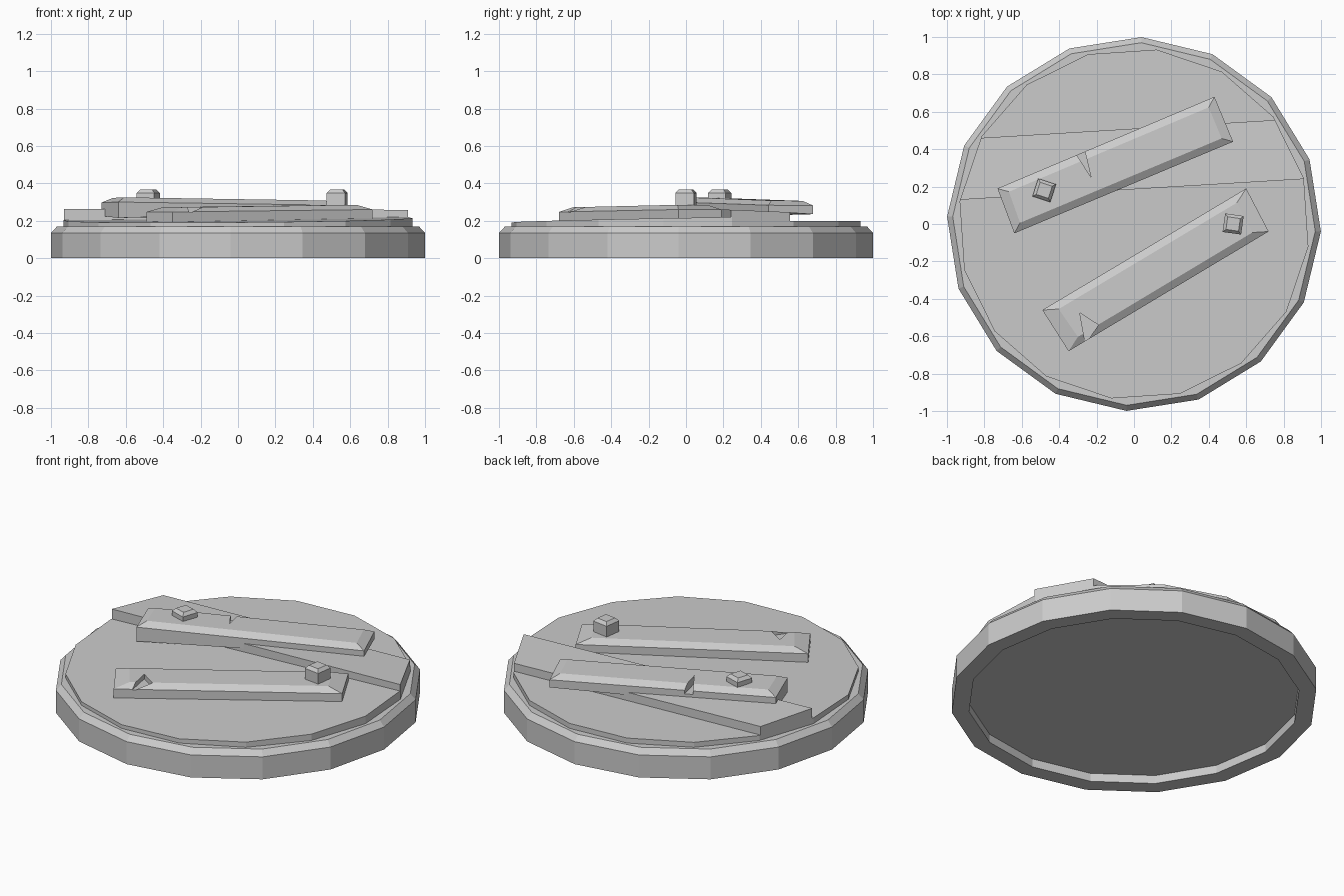
import bpy, bmesh
from math import cos, sin, radians
from mathutils import Vector

if "Cube" in bpy.data.objects:
    bpy.data.objects.remove(bpy.data.objects["Cube"])


def loft(name, rings):
    """Skin equal-length point rings and cap both ends."""
    bm = bmesh.new()
    vs = [[bm.verts.new(p) for p in r] for r in rings]
    n = len(rings[0])
    for a, b in zip(vs, vs[1:]):
        for i in range(n):
            j = (i + 1) % n
            bm.faces.new((a[i], a[j], b[j], b[i]))
    bm.faces.new(vs[0][::-1])
    bm.faces.new(vs[-1])
    bmesh.ops.recalc_face_normals(bm, faces=bm.faces)
    me = bpy.data.meshes.new(name)
    bm.to_mesh(me)
    bm.free()
    ob = bpy.data.objects.new(name, me)
    bpy.context.collection.objects.link(ob)
    return ob


def gon(r, z, rot):
    return [(r * cos(radians(rot + 22.5 * k)), r * sin(radians(rot + 22.5 * k)), z)
            for k in range(16)]


def cut(ob, p, q, keep_left):
    """Trim a mesh with the vertical plane through p and q."""
    d = Vector((q[0] - p[0], q[1] - p[1], 0))
    normal = Vector((-d.y, d.x, 0))
    bm = bmesh.new()
    bm.from_mesh(ob.data)
    bmesh.ops.bisect_plane(bm, geom=bm.verts[:] + bm.edges[:] + bm.faces[:],
                           plane_co=(p[0], p[1], 0), plane_no=normal,
                           clear_inner=keep_left, clear_outer=not keep_left)
    bmesh.ops.holes_fill(bm, edges=[e for e in bm.edges if e.is_boundary])
    bmesh.ops.recalc_face_normals(bm, faces=bm.faces)
    bm.to_mesh(ob.data)
    bm.free()


# Rim with chamfered top and recessed underside
loft("rim", [gon(r, z, -2.3) for r, z in
             ((0.905, 0.05), (0.905, 0), (1, 0), (1, 0.135), (0.97, 0.168))])

# Three lid planks, each cut from a sixteen-sided disc and slightly tilted
seam_front = ((-0.92, 0.13), (0.9, 0.24))
seam_back = ((-0.82, 0.46), (0.74, 0.555))


def plank(name, height, cuts, edge=0.94):
    ob = loft(name, [gon(edge, 0.1, 15.1), gon(edge, 0.3, 15.1)])
    for (p, q), left in cuts:
        cut(ob, p, q, left)
    for v in ob.data.vertices:
        if v.co.z > 0.2:
            v.co.z = height(v.co.x, v.co.y)
    return ob


plank("back_plank", lambda x, y: 0.198, [(seam_back, True)])
plank("middle_plank", lambda x, y: 0.268 - 0.04 * y,
      [(seam_front, True), (seam_back, False)])
plank("front_plank", lambda x, y: 0.208 + 0.008 * x + 0.018 * y,
      [(seam_front, False)])


# Chamfered slats nailed across the lid
def slat(name, corners, bottoms, tops, inset):
    c = [Vector(p) for p in corners]
    along = (c[1] - c[0]).normalized()
    side = (c[2] - c[1]).normalized()
    signs = ((1, 1), (-1, 1), (-1, -1), (1, -1))
    base = [(p.x, p.y, z) for p, z in zip(c, bottoms)]
    mid = [(p.x, p.y, z - 0.025) for p, z in zip(c, tops)]
    top = []
    for p, z, (a, s) in zip(c, tops, signs):
        k = p + along * a * inset + side * s * 0.04
        top.append((k.x, k.y, z))
    return loft(name, [base, mid, top])


back_slat = slat("back_slat", [(-0.73, 0.19), (0.43, 0.68), (0.53, 0.44), (-0.64, -0.05)],
                 (0.225, 0.235, 0.25, 0.215), (0.322, 0.306, 0.308, 0.325), 0.05)
front_slat = slat("front_slat", [(-0.49, -0.46), (0.6, 0.19), (0.72, -0.04), (-0.35, -0.68)],
                  (0.195, 0.2, 0.2, 0.19), (0.272, 0.285, 0.285, 0.272), 0.08)


# Triangular splits in the slat edges
def split(slat_ob, tri, low):
    tool = loft("split_cutter", [[(x, y, low) for x, y in tri],
                                 [(x, y, 0.5) for x, y in tri]])
    m = slat_ob.modifiers.new("split", "BOOLEAN")
    m.operation = "DIFFERENCE"
    m.solver = "EXACT"
    m.object = tool
    tool.hide_render = True
    bpy.context.view_layer.objects.active = slat_ob
    bpy.ops.object.modifier_apply(modifier=m.name)
    bpy.data.objects.remove(tool)


split(back_slat, [(-0.31, 0.375), (-0.23, 0.25), (-0.265, 0.40)], 0.27)
split(front_slat, [(-0.29, -0.475), (-0.26, -0.64), (-0.19, -0.54)], 0.245)


# Square nail heads with chamfered tops
def nail(name, x, y, low, rot):
    def square(h, z):
        return [(x + h * 1.414 * cos(radians(rot + 45 + 90 * k)),
                 y + h * 1.414 * sin(radians(rot + 45 + 90 * k)), z) for k in range(4)]
    loft(name, [square(0.05, low), square(0.05, 0.348), square(0.034, 0.366)])


nail("back_nail", -0.48, 0.18, 0.29, -18)
nail("front_nail", 0.53, 0.0, 0.25, -8)
